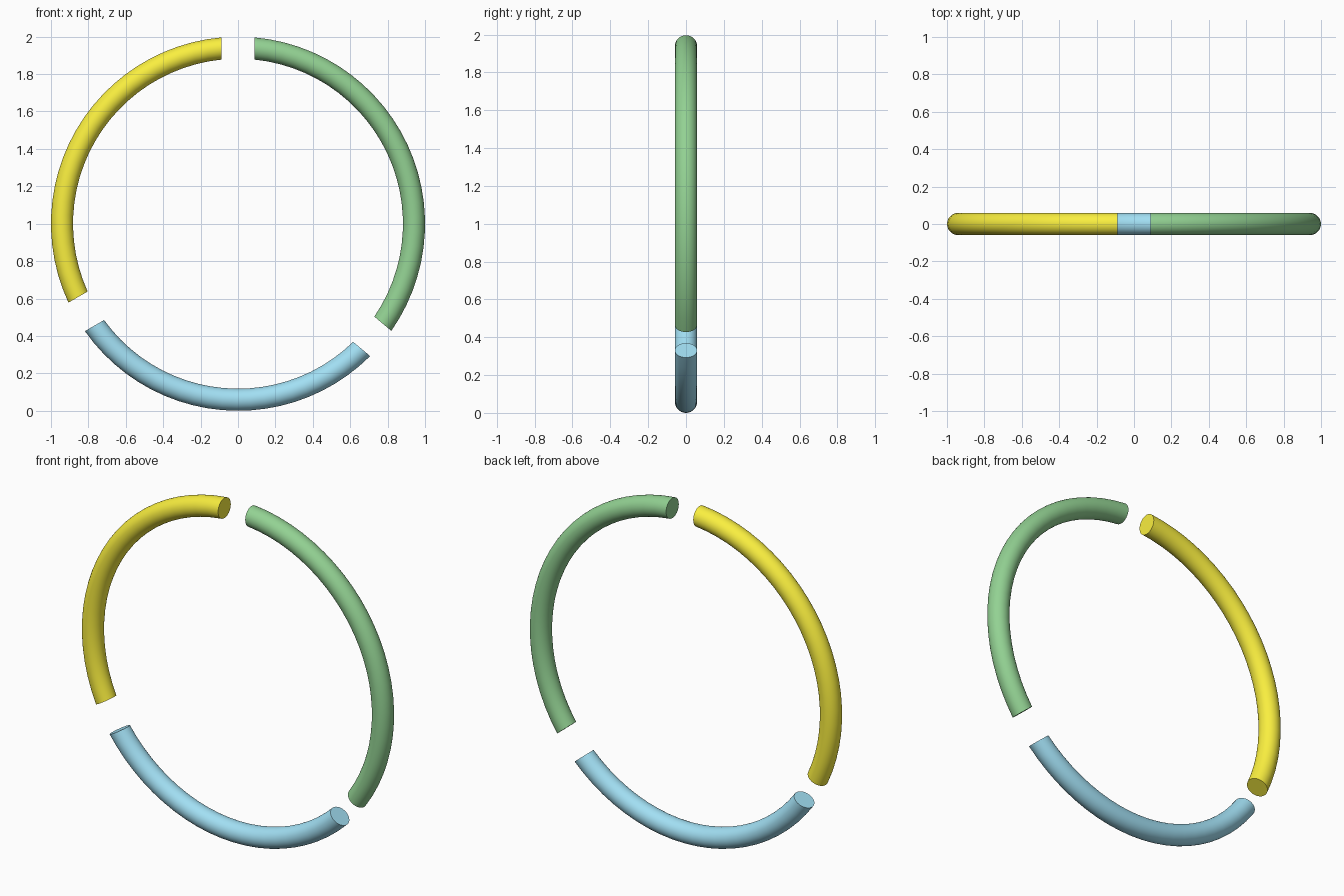
import bpy, bmesh
from math import sin, cos, asin, pi, radians

if "Cube" in bpy.data.objects:
    bpy.data.objects.remove(bpy.data.objects["Cube"])

OUTER = 1.0        # outer radius of the ring
TUBE = 0.059       # radius of the round bar
HALF_GAP = 0.088   # half width of each straight-sided gap
SIDES = 32


def ring_segment(name, start, end, color):
    """Round bar bent between two gap centre angles, cut parallel to the gaps."""
    steps = round((end - start) / 5)
    a, b = radians(start), radians(end)
    bm = bmesh.new()
    rings = []
    for i in range(steps + 1):
        ring = []
        for j in range(SIDES):
            t = 2 * pi * j / SIDES
            r = OUTER - TUBE + TUBE * cos(t)
            trim = asin(HALF_GAP / r)
            ang = a + trim + (b - a - 2 * trim) * i / steps
            ring.append(bm.verts.new((r * cos(ang), TUBE * sin(t), 1 + r * sin(ang))))
        rings.append(ring)
    for r0, r1 in zip(rings, rings[1:]):
        for j in range(SIDES):
            k = (j + 1) % SIDES
            bm.faces.new((r0[j], r0[k], r1[k], r1[j]))
    # flat end caps
    bm.faces.new(rings[0])
    bm.faces.new(rings[-1])
    bmesh.ops.recalc_face_normals(bm, faces=bm.faces[:])
    mesh = bpy.data.meshes.new(name)
    bm.to_mesh(mesh)
    bm.free()
    obj = bpy.data.objects.new(name, mesh)
    bpy.context.collection.objects.link(obj)
    mat = bpy.data.materials.new(name + "_paint")
    mat.diffuse_color = color
    mat.use_nodes = True
    mat.node_tree.nodes["Principled BSDF"].inputs["Base Color"].default_value = mat.diffuse_color
    mesh.materials.append(mat)
    bpy.ops.object.select_all(action='DESELECT')
    obj.select_set(True)
    bpy.context.view_layer.objects.active = obj
    bpy.ops.object.shade_smooth_by_angle(angle=radians(40))


# three coloured arcs, separated by gaps at 90, 210 and 320 degrees
ring_segment("left_arc", 90, 210, (0.95, 0.86, 0.05, 1))
ring_segment("bottom_arc", 210, 320, (0.36, 0.74, 0.90, 1))
ring_segment("right_arc", -40, 90, (0.29, 0.64, 0.29, 1))
